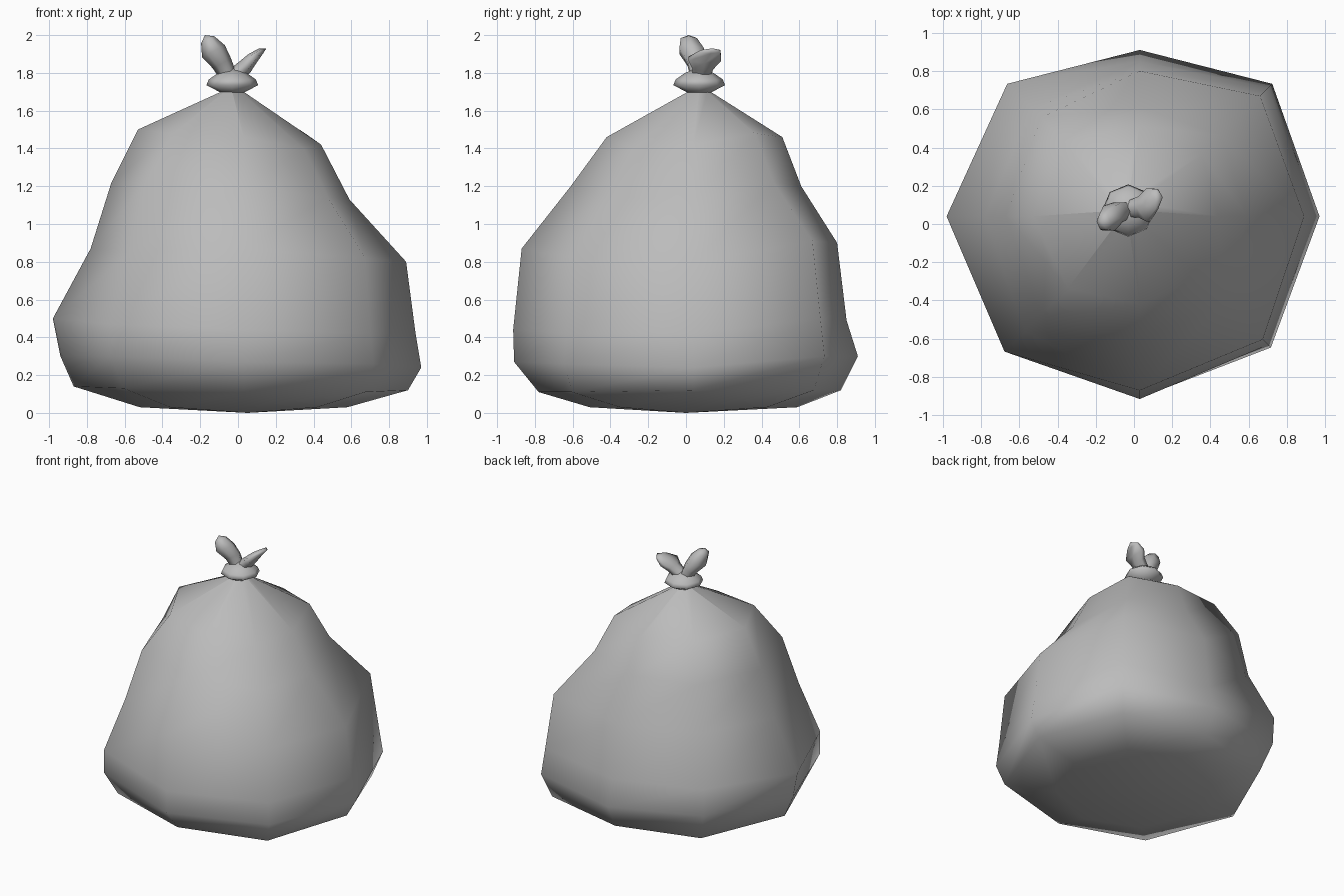
import bpy
import math
from mathutils import Vector

cube = bpy.data.objects.get("Cube")
if cube:
    bpy.data.objects.remove(cube, do_unlink=True)

plastic = bpy.data.materials.new("grey plastic")
plastic.use_nodes = True
grey = (0.5, 0.5, 0.5, 1)
plastic.diffuse_color = grey
plastic.node_tree.nodes["Principled BSDF"].inputs["Base Color"].default_value = grey


def loft(name, rings, start=None, end=None):
    """Skin a list of equal rings, closing each end on an optional point."""
    sides = len(rings[0])
    verts = [point for ring in rings for point in ring]
    faces = []
    for level in range(len(rings) - 1):
        low, high = level * sides, (level + 1) * sides
        for i in range(sides):
            j = (i + 1) % sides
            faces.append((low + i, low + j, high + j, high + i))
    top = (len(rings) - 1) * sides
    if start:
        verts.append(start)
        tip = len(verts) - 1
        faces += [(tip, (i + 1) % sides, i) for i in range(sides)]
    if end:
        verts.append(end)
        tip = len(verts) - 1
        faces += [(tip, top + i, top + (i + 1) % sides) for i in range(sides)]
    mesh = bpy.data.meshes.new(name)
    mesh.from_pydata(verts, [], faces)
    mesh.materials.append(plastic)
    mesh.shade_smooth()
    obj = bpy.data.objects.new(name, mesh)
    bpy.context.collection.objects.link(obj)
    return obj


def spin(centre, radius, height, turn):
    """Point at a given turn around an upright axis."""
    return Vector((centre[0] + radius * math.cos(turn),
                   centre[1] + radius * math.sin(turn), height))


# Bag body: one (radius, height) profile for each of eight directions
SIDES = 8
body_centre = (0.03, 0.04)
neck_centre = (-0.03, 0.07)
profiles = {
    "east": [(.87, .12), (.94, .24), (.91, .42), (.86, .8), (.56, 1.13), (.41, 1.42)],
    "north_east": [(.9, .12), (.98, .3), (.95, .5), (.89, .91), (.6, 1.22), (.46, 1.48)],
    "north": [(.78, .12), (.87, .3), (.81, .49), (.76, .9), (.57, 1.2), (.47, 1.46)],
    "north_west": [(.88, .13), (.97, .34), (.98, .55), (.8, .9), (.73, 1.24), (.56, 1.49)],
    "west": [(.9, .14), (.97, .3), (1.01, .5), (.81, .87), (.7, 1.22), (.56, 1.5)],
    "south_west": [(.9, .13), (1, .3), (1, .47), (.85, .85), (.73, 1.22), (.53, 1.48)],
    "south": [(.82, .11), (.95, .27), (.955, .44), (.91, .87), (.65, 1.2), (.46, 1.46)],
    "south_east": [(.91, .11), (.97, .26), (.95, .42), (.91, .82), (.63, 1.14), (.45, 1.4)],
}
turns = [math.tau * i / SIDES for i in range(SIDES)]
rings = [[spin(body_centre, 0.55, 0.03, t) for t in turns]]
for level in zip(*profiles.values()):
    rings.append([spin(body_centre, r, z, t) for (r, z), t in zip(level, turns)])
rings.append([spin(neck_centre, 0.06, 1.7, t) for t in turns])
body = loft("bag_body", rings, start=(0.05, 0, 0))

# Pinched folds running from the neck to the shoulder
neck_start = (len(rings) - 1) * SIDES
folds = {neck_start + list(profiles).index(side)
         for side in ("east", "north", "west", "south_west", "south")}
sharp = body.data.attributes.new("sharp_edge", "BOOLEAN", "EDGE")
for edge in body.data.edges:
    low, high = sorted(edge.vertices)
    sharp.data[edge.index].value = high in folds and low == high - SIDES

# Knot collar around the neck
collar = [(.06, 1.695), (.137, 1.735), (.125, 1.765), (.075, 1.8)]
loft("knot_collar",
     [[spin(neck_centre, r, z, t) for t in turns] for r, z in collar],
     end=(neck_centre[0], neck_centre[1], 1.83))


def tail(name, sections, lean, end):
    """Leaning knot tail made of flattened six-sided sections."""
    across = Vector((math.cos(lean), 0, math.sin(lean)))
    depth = Vector((0, 1, 0))
    hexagon = [math.tau * i / 6 for i in range(6)]
    loft(name, [[Vector(c) + across * wide * math.cos(t) + depth * deep * math.sin(t)
                 for t in hexagon] for c, wide, deep in sections], end=end)


# Knot tails: a tall one to the right and a short wide one to the left
tail("tall_tail", [((-.05, .07, 1.78), .045, .05),
                   ((-.085, .06, 1.85), .055, .06),
                   ((-.13, .03, 1.915), .068, .075),
                   ((-.16, .015, 1.975), .04, .05)],
     math.radians(28), (-.175, .015, 2))
tail("short_tail", [((-.01, .08, 1.79), .045, .05),
                    ((.04, .09, 1.835), .04, .065),
                    ((.075, .1, 1.875), .032, .1),
                    ((.12, .13, 1.915), .018, .06)],
     math.radians(-45), (.15, .14, 1.93))
